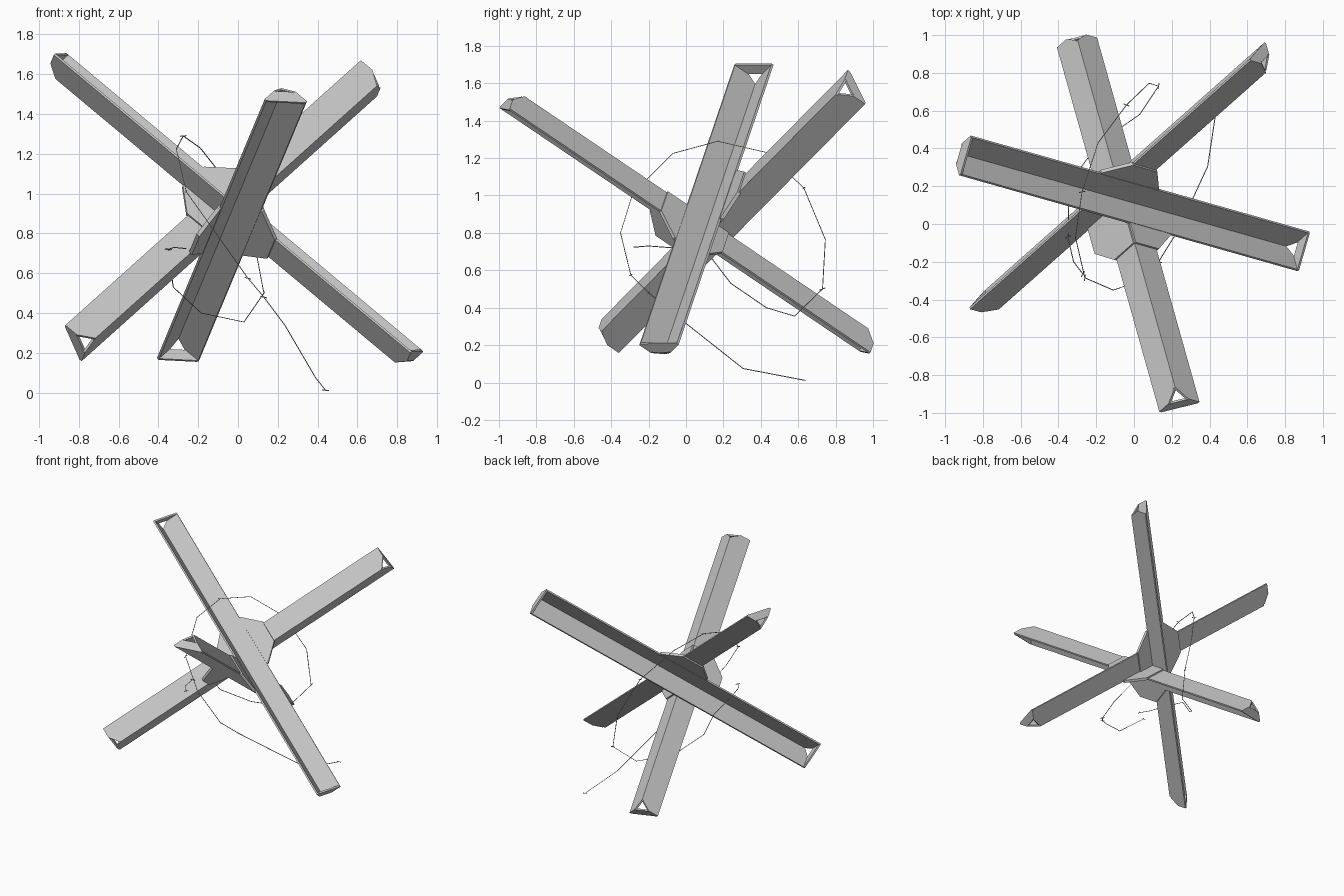
import bpy
import bmesh
from mathutils import Vector

cube = bpy.data.objects.get("Cube")
if cube:
    bpy.data.objects.remove(cube, do_unlink=True)

# One plain steel colour for beams, plates and wire
steel = bpy.data.materials.new("grey steel")
steel.use_nodes = True
steel.diffuse_color = (0.59, 0.59, 0.59, 1)
steel.node_tree.nodes["Principled BSDF"].inputs["Base Color"].default_value = steel.diffuse_color

# Three perpendicular beam axes meeting at one point
A = Vector((0.75, -0.2125, -0.6266)).normalized()
B = Vector((0.2263, -0.807, 0.5457))
B = (B - A * B.dot(A)).normalized()
C = B.cross(A)
CENTRE = Vector((-0.061, 0.128, 0.861))

WIDTH = 0.155     # flange width
THICK = 0.0125    # flange thickness
HALF = 1.195      # half length of a beam
CLIP = 0.057      # how far the ridge is cut back at each end


def add_prism(bm, points, depth):
    """Solid from a flat outline pushed along a vector."""
    base = bm.faces.new([bm.verts.new(p) for p in points])
    extruded = bmesh.ops.extrude_face_region(bm, geom=[base], use_keep_orig=True)
    moved = [g for g in extruded["geom"] if isinstance(g, bmesh.types.BMVert)]
    bmesh.ops.translate(bm, verts=moved, vec=depth)


def finish(bm, name):
    bmesh.ops.recalc_face_normals(bm, faces=bm.faces[:])
    mesh = bpy.data.meshes.new(name)
    bm.to_mesh(mesh)
    bm.free()
    mesh.materials.append(steel)
    obj = bpy.data.objects.new(name, mesh)
    bpy.context.collection.objects.link(obj)


def beam(name, axis, first, second, shift):
    """Angle-iron beam with a clipped ridge and a web across each end."""
    bm = bmesh.new()
    mid = CENTRE + axis * shift

    # Two flanges
    for side, other, start in ((first, second, 0), (second, first, THICK)):
        cut = HALF - CLIP * (1 - 2 * start / WIDTH)
        outline = [(-cut, start), (-HALF, WIDTH / 2), (-HALF, WIDTH),
                   (HALF, WIDTH), (HALF, WIDTH / 2), (cut, start)]
        add_prism(bm, [mid + axis * s + side * w for s, w in outline], other * THICK)

    # End webs
    inner = WIDTH * 0.45
    corners = [(inner, THICK), (WIDTH, THICK), (THICK, WIDTH), (THICK, inner)]
    for end in (-1, 1):
        add_prism(bm, [mid + axis * end * HALF + first * p + second * q for p, q in corners],
                  axis * -end * THICK)
    finish(bm, name)


def gusset(name, u, v, wraps=False):
    """Corner plate with clipped corners, ending at v = 0 or wrapping past it."""
    bm = bmesh.new()
    normal = u.cross(v).normalized()
    outline = [(0.285, 0.163), (0.163, 0.285), (-0.007, 0.285), (-0.12, 0.163), (-0.12, 0)]
    if wraps:
        outline += [(0, 0), (0, -0.12), (0.163, -0.12), (0.285, -0.007)]
    else:
        outline += [(0.285, 0)]
    add_prism(bm, [CENTRE - normal * 0.01 + u * p + v * q for p, q in outline], normal * 0.02)
    finish(bm, name)


beam("beam_across", A, B, C, -0.005)
beam("beam_front_to_back", B, A, -C, 0.09)
beam("beam_diagonal", C, -A, -B, 0.084)

gusset("gusset_upper", -A, C, wraps=True)
gusset("gusset_front", B, A)
gusset("gusset_side", B, -C)

# Loose loop of barbed wire
path = [Vector(p) for p in (
    (0.44, 0.635, 0.012), (0.39, 0.305, 0.075), (0.235, -0.03, 0.34), (0.13, -0.2, 0.48),
    (0.05, -0.295, 0.575), (-0.11, -0.35, 0.8), (-0.26, -0.285, 1.01),
    (-0.31, -0.07, 1.225), (-0.275, 0.17, 1.29), (-0.19, 0.43, 1.23),
    (-0.04, 0.63, 1.04), (0.08, 0.745, 0.765), (0.13, 0.73, 0.5),
    (0.03, 0.58, 0.355), (-0.185, 0.43, 0.4), (-0.325, 0.24, 0.53),
    (-0.345, 0.14, 0.66), (-0.35, -0.07, 0.72), (-0.32, -0.2, 0.73),
    (-0.27, -0.265, 0.725))]

wire = bpy.data.curves.new("barbed_wire", "CURVE")
wire.dimensions = "3D"
wire.bevel_depth = 0.0025
wire.bevel_resolution = 0
wire.use_fill_caps = True
wire.materials.append(steel)


def strand(points):
    spline = wire.splines.new("POLY")
    spline.points.add(len(points) - 1)
    for point, co in zip(spline.points, points):
        point.co = (*co, 1)


strand(path)

# Short barbs across the wire
for i in (0, 3, 4, 6, 8, 10, 12, 17, 19):
    j = max(i, 1)
    along = (path[j] - path[j - 1]).normalized()
    across = along.cross(Vector((0, 0, 1))).normalized()
    reach = (across + along * 0.4) * 0.016
    strand([path[i] - reach, path[i] + reach])

wire_obj = bpy.data.objects.new("barbed_wire", wire)
bpy.context.collection.objects.link(wire_obj)
